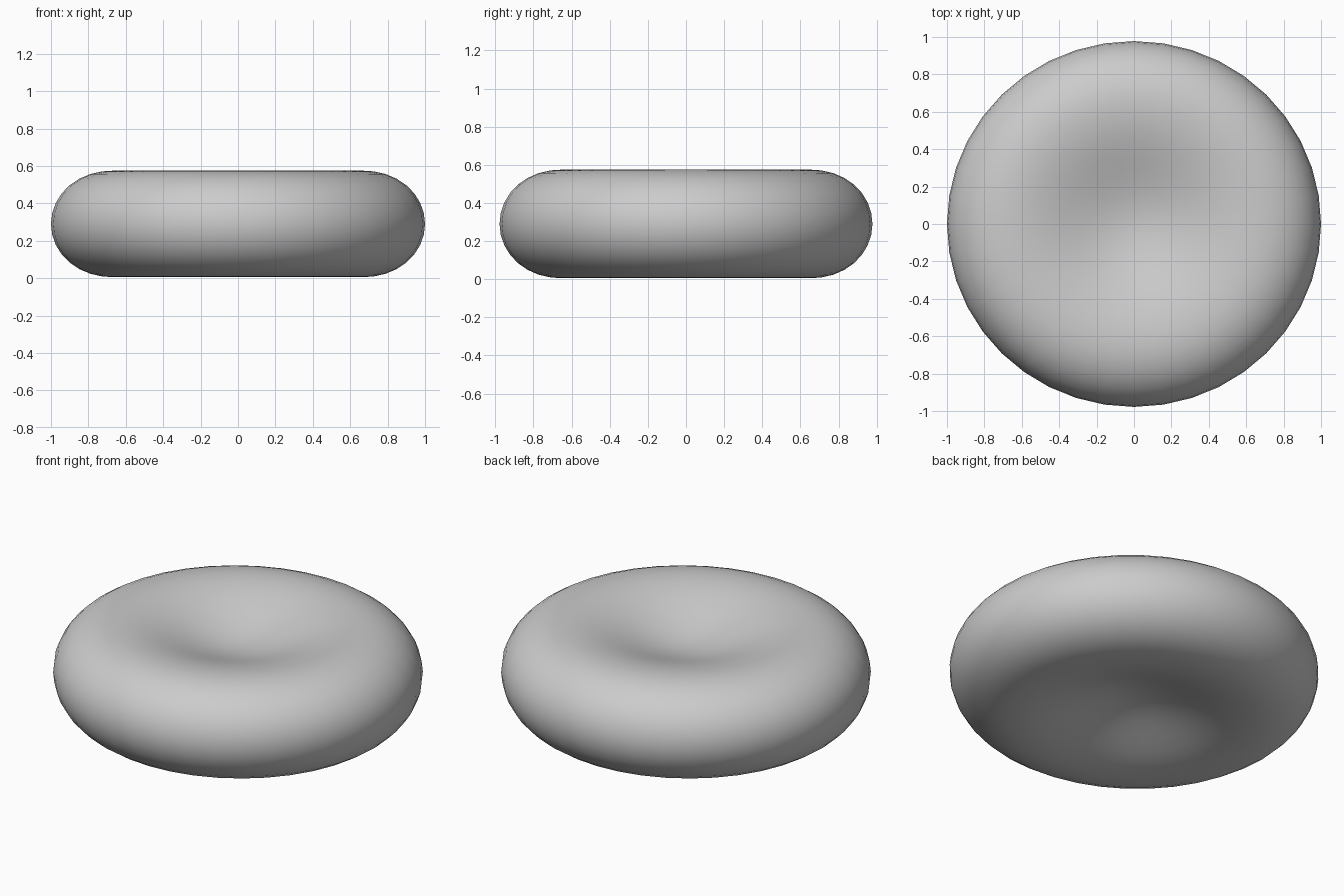
import bpy, bmesh, math

if "Cube" in bpy.data.objects:
    bpy.data.objects.remove(bpy.data.objects["Cube"])

SEGMENTS = 40
MID, HALF = 0.29, 0.285      # mid height and half thickness
RIM, DENT = 0.66, 0.14       # radius of the thickest ring, depth of the dimple


def half_thickness(r):
    if r < RIM:              # soft dimple
        return HALF - DENT * (0.5 + 0.5 * math.cos(math.pi * r / RIM))
    t = (r - RIM) / (1 - RIM)
    return HALF * math.sqrt(max(0.0, 1 - t ** 2.15))


# Half profile from the dimple centre to the outer edge
radii = [RIM * i / 9 for i in range(10)]
radii += [RIM + (1 - RIM) * math.sin(math.pi / 2 * i / 8) for i in range(1, 9)]
upper = [(r, MID + half_thickness(r)) for r in radii]
lower = [(r, 2 * MID - z) for r, z in reversed(upper[:-1])]

# Spin the profile into a closed biconcave disc
bm = bmesh.new()
verts = [bm.verts.new((r, 0, z)) for r, z in upper + lower]
edges = [bm.edges.new(pair) for pair in zip(verts, verts[1:])]
bmesh.ops.spin(bm, geom=verts + edges, cent=(0, 0, 0), axis=(0, 0, 1),
               angle=2 * math.pi, steps=SEGMENTS, use_duplicate=False)
bmesh.ops.remove_doubles(bm, verts=bm.verts, dist=0.0005)
bmesh.ops.scale(bm, vec=(1, 0.978, 1), verts=bm.verts)
bmesh.ops.recalc_face_normals(bm, faces=bm.faces)
for face in bm.faces:
    face.smooth = True

mesh = bpy.data.meshes.new("biconcave_disc")
bm.to_mesh(mesh)
bm.free()
disc = bpy.data.objects.new("biconcave_disc", mesh)
bpy.context.collection.objects.link(disc)

grey = bpy.data.materials.new("light_grey")
grey.diffuse_color = (0.6, 0.6, 0.6, 1)
grey.use_nodes = True
grey.node_tree.nodes["Principled BSDF"].inputs["Base Color"].default_value = grey.diffuse_color
mesh.materials.append(grey)
